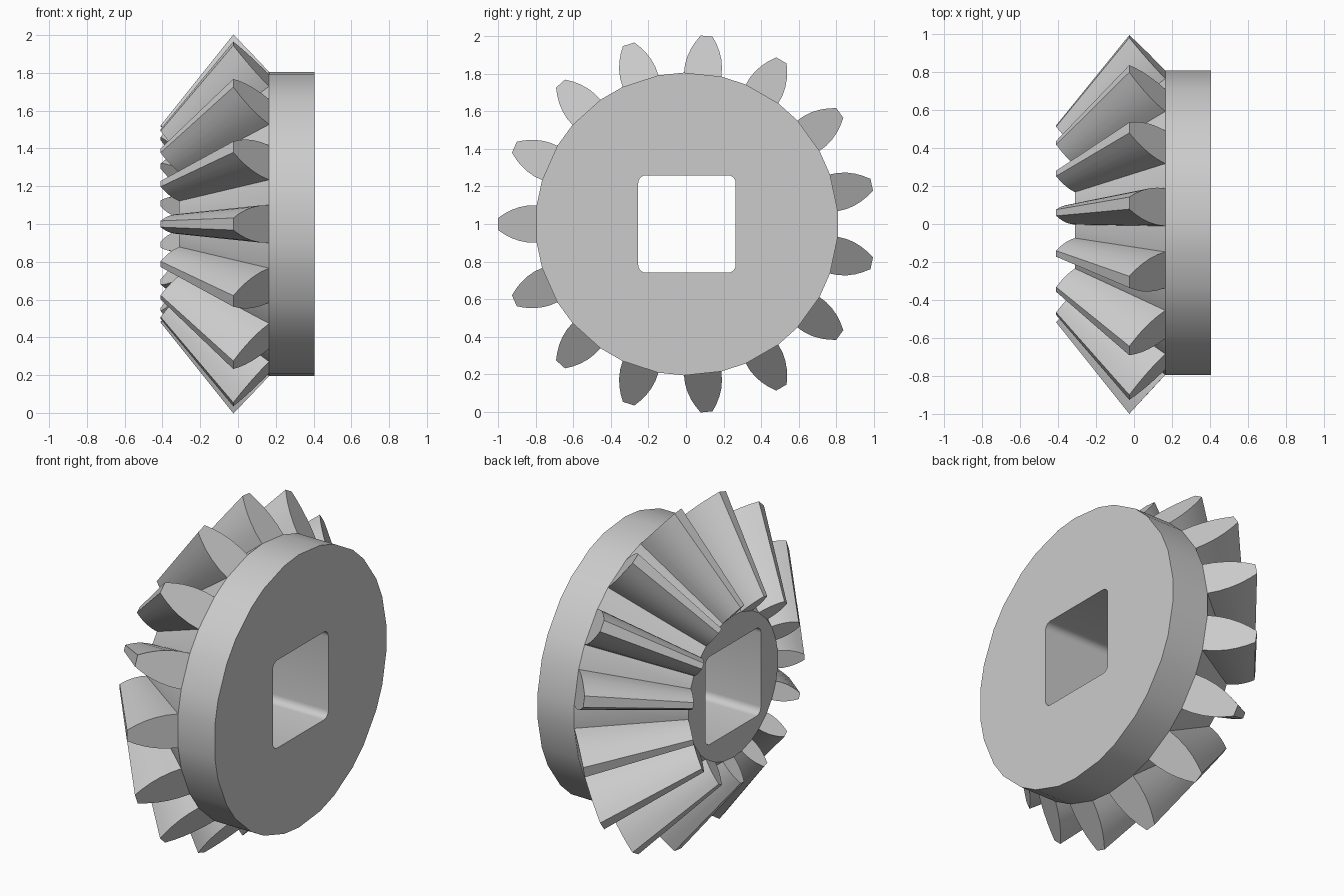
import bpy, bmesh, math
from math import sin, cos, radians, pi

if "Cube" in bpy.data.objects:
    bpy.data.objects.remove(bpy.data.objects["Cube"])

TEETH = 15
APEX = -0.827          # shared tip of the root and outer cones, on the x axis
INNER = 0.52           # size of the small tooth end relative to the large end
ROOT_R, ROOT_X, BACK_X = 0.805, 0.165, 0.405
CY, CZ = 0.005, 1.0    # axle centre
# half tooth outline on the large end: (radius, half width)
FLANK = [(ROOT_R, 0.1), (0.85, 0.099), (0.895, 0.09), (0.935, 0.075),
         (0.97, 0.056), (1.005, 0.032)]

steel = bpy.data.materials.new("grey steel")
steel.diffuse_color = (0.6, 0.6, 0.6, 1)
steel.use_nodes = True
steel.node_tree.nodes["Principled BSDF"].inputs["Base Color"].default_value = steel.diffuse_color


def polar(x, r, a):
    return (x, CY + r * cos(a), CZ + r * sin(a))


def shrink(p):
    """Scale a large-end point toward the cone apex."""
    return (APEX + (p[0] - APEX) * INNER, CY + (p[1] - CY) * INNER, CZ + (p[2] - CZ) * INNER)


def finish(bm, name):
    bmesh.ops.recalc_face_normals(bm, faces=bm.faces)
    me = bpy.data.meshes.new(name)
    bm.to_mesh(me)
    bm.free()
    me.materials.append(steel)
    ob = bpy.data.objects.new(name, me)
    bpy.context.collection.objects.link(ob)
    bpy.ops.object.select_all(action='DESELECT')
    ob.select_set(True)
    bpy.context.view_layer.objects.active = ob
    bpy.ops.object.shade_smooth_by_angle(angle=radians(30))
    return ob


def bridge(bm, a, b):
    n = len(a)
    return [bm.faces.new((a[i], a[(i + 1) % n], b[(i + 1) % n], b[i])) for i in range(n)]


def loop_edges(bm, loop):
    return [bm.edges.get((loop[i - 1], loop[i])) for i in range(len(loop))]


centres = [pi + 2 * pi * k / TEETH for k in range(TEETH)]
half = FLANK[0][1] / ROOT_R

# hub: root cone, rim and square bore
bm = bmesh.new()
angles = [c + s * half for c in centres for s in (-1, 1)]
large = [polar(ROOT_X, ROOT_R, a) for a in angles]
small_ring = [bm.verts.new(shrink(p)) for p in large]
large_ring = [bm.verts.new(p) for p in large]
back_ring = [bm.verts.new((BACK_X, p[1], p[2])) for p in large]
bridge(bm, small_ring, large_ring)
bridge(bm, large_ring, back_ring)

bore = []
HALF_BORE, CORNER, SEG = 0.259, 0.042, 5
for q in range(4):
    mid = pi / 4 + q * pi / 2
    d = (HALF_BORE - CORNER) * math.sqrt(2)
    for i in range(SEG + 1):
        a = q * pi / 2 + i / SEG * pi / 2
        bore.append((CY + d * cos(mid) + CORNER * cos(a), CZ + d * sin(mid) + CORNER * sin(a)))
bore_front = [bm.verts.new((small_ring[0].co.x, y, z)) for y, z in bore]
bore_back = [bm.verts.new((BACK_X, y, z)) for y, z in bore]
bridge(bm, bore_front, bore_back)
for outer, inner in ((small_ring, bore_front), (back_ring, bore_back)):
    bmesh.ops.triangle_fill(bm, use_beauty=True, use_dissolve=False,
                            edges=loop_edges(bm, outer) + loop_edges(bm, inner))
finish(bm, "hub")

# teeth: tapered outlines lofted from the large end to the small end
bm = bmesh.new()
outline = [(r, -w / r) for r, w in FLANK] + [(r, w / r) for r, w in reversed(FLANK)]
for c in centres:
    pts = [polar(ROOT_X - 0.95 * (r - ROOT_R), r, c + a) for r, a in outline]
    big = [bm.verts.new(p) for p in pts]
    tip = [bm.verts.new(shrink(p)) for p in pts]
    bridge(bm, big, tip)
    bm.faces.new(big)
    bm.faces.new(tip)
finish(bm, "teeth")
